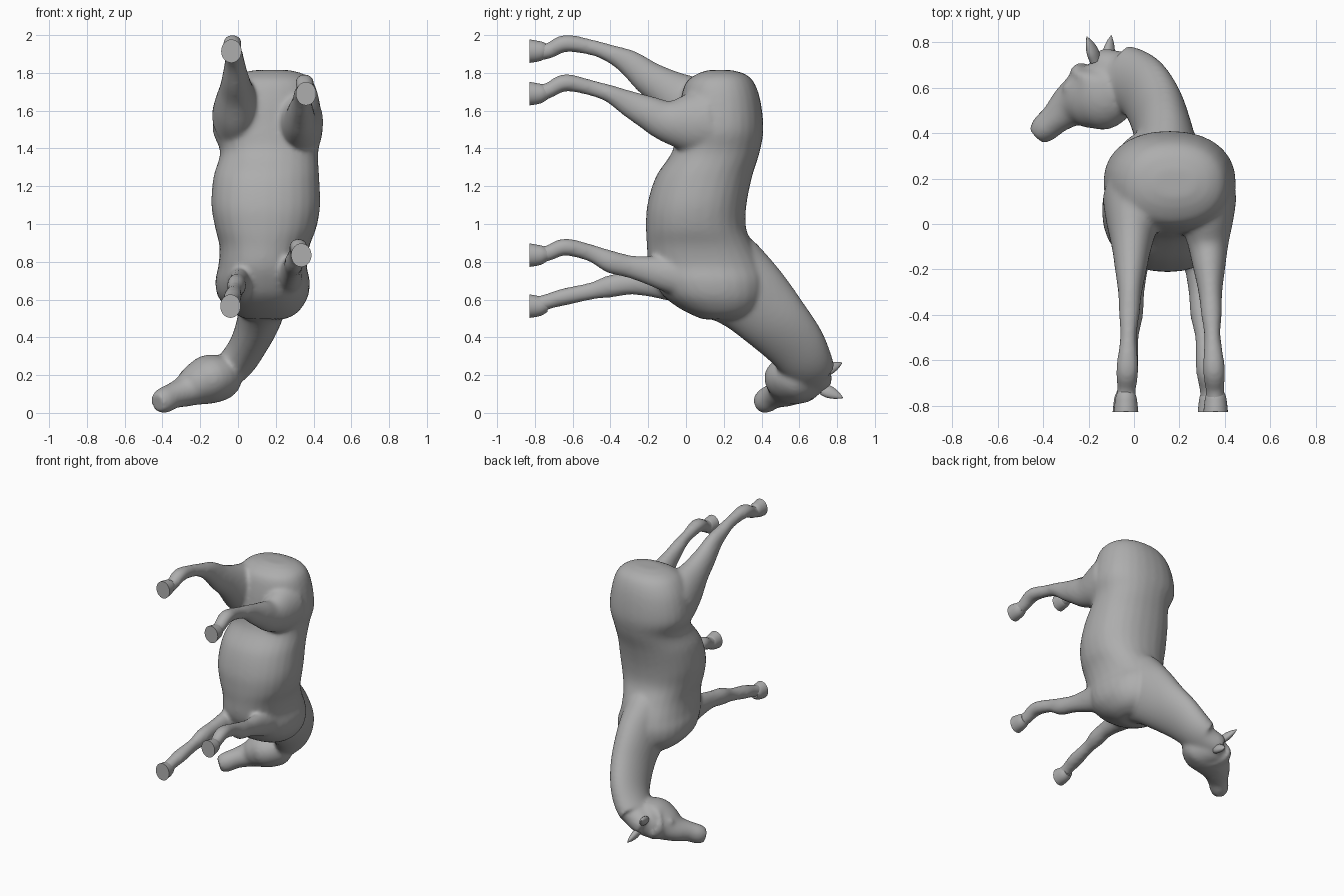
import bpy
import bmesh
from math import sin, cos, pi, copysign
from mathutils import Vector

default = bpy.data.objects.get("Cube")
if default:
    bpy.data.objects.remove(default, do_unlink=True)

SIDES = 28
UP_BACK = Vector((0, 1, 0))    # towards the spine of the animal
UP_LEG = Vector((0, 0, 1))


def make_material(name, colour):
    mat = bpy.data.materials.new(name)
    mat.use_nodes = True
    mat.diffuse_color = colour
    mat.node_tree.nodes["Principled BSDF"].inputs["Base Color"].default_value = colour
    return mat


grey = make_material("plain grey", (0.42, 0.42, 0.42, 1))


def spline(stations, steps):
    """Catmull-Rom interpolation of stations (x, y, z, half width, half depth)."""
    pts = [Vector(s) for s in stations]
    pts = [2 * pts[0] - pts[1]] + pts + [2 * pts[-1] - pts[-2]]
    out = []
    for a, b, c, d in zip(pts, pts[1:], pts[2:], pts[3:]):
        for i in range(steps):
            t = i / steps
            out.append(0.5 * (2 * b + (c - a) * t + (2 * a - 5 * b + 4 * c - d) * t ** 2
                              + (3 * b - a - 3 * c + d) * t ** 3))
    return out + [pts[-2]]


def bulged(value, power):
    return copysign(abs(value) ** power, value)


def loft(bm, stations, up, steps=5, axis=None, power=1):
    """Closed tube of rounded rings, square to its path or to a fixed axis."""
    path = spline(stations, steps)
    rings = []
    for i, p in enumerate(path):
        ahead, behind = path[min(i + 1, len(path) - 1)], path[max(i - 1, 0)]
        tangent = axis or Vector((ahead - behind)[:3]).normalized()
        side = tangent.cross(up).normalized()
        depth = side.cross(tangent)
        centre = Vector(p[:3])
        angles = [2 * pi * k / SIDES for k in range(SIDES)]
        rings.append([bm.verts.new(centre + side * p[3] * bulged(cos(a), power)
                                   + depth * p[4] * bulged(sin(a), power)) for a in angles])
    for low, high in zip(rings, rings[1:]):
        for k in range(SIDES):
            n = (k + 1) % SIDES
            bm.faces.new((low[k], low[n], high[n], high[k]))
    bm.faces.new(rings[0][::-1])
    bm.faces.new(rings[-1])


def finish(name, bm, angle=None):
    bmesh.ops.recalc_face_normals(bm, faces=bm.faces)
    mesh = bpy.data.meshes.new(name)
    bm.to_mesh(mesh)
    bm.free()
    mesh.materials.append(grey)
    obj = bpy.data.objects.new(name, mesh)
    bpy.context.collection.objects.link(obj)
    bpy.ops.object.select_all(action="DESELECT")
    obj.select_set(True)
    bpy.context.view_layer.objects.active = obj
    if angle:
        bpy.ops.object.shade_smooth_by_angle(angle=angle)
    return obj


skin = bmesh.new()

# Trunk, from rump to chest: height, middle x, half width, belly y, back y
trunk = [
    (1.815, .18, .09, .12, .24), (1.795, .175, .17, .06, .31), (1.75, .17, .23, .0, .36),
    (1.65, .16, .272, -.03, .395), (1.5, .157, .292, -.05, .41), (1.38, .165, .26, -.075, .39),
    (1.25, .15, .28, -.16, .35), (1.1, .147, .288, -.205, .32), (.98, .147, .268, -.212, .318),
    (.88, .14, .238, -.207, .36), (.78, .13, .234, -.2, .41), (.7, .13, .25, -.17, .43),
    (.62, .132, .24, -.12, .42), (.56, .14, .2, -.045, .39), (.52, .145, .155, .03, .34),
    (.495, .145, .1, .09, .28),
]
loft(skin, [(x, (lo + hi) / 2, z, w, (hi - lo) / 2) for z, x, w, lo, hi in trunk],
     UP_BACK, axis=Vector((0, 0, -1)), power=.9)

# Neck, curving down and sideways from the withers to the poll
loft(skin, [
    (.14, .15, .78, .16, .23), (.14, .23, .71, .165, .235), (.135, .345, .615, .135, .21),
    (.11, .465, .49, .115, .185), (.06, .57, .37, .1, .165), (.0, .627, .275, .096, .148),
    (-.07, .645, .21, .09, .145), (-.13, .695, .18, .08, .085), (-.165, .705, .165, .065, .06),
], UP_BACK)

# Head, from poll through cheeks to muzzle
loft(skin, [
    (-.11, .71, .185, .07, .07), (-.12, .65, .18, .112, .14), (-.15, .58, .178, .13, .168),
    (-.215, .55, .15, .114, .138), (-.28, .52, .115, .084, .1), (-.345, .465, .09, .068, .07),
    (-.395, .42, .065, .068, .063), (-.428, .388, .053, .052, .046),
], UP_BACK)

# Eye bulges on both sides of the head
for x, z in ((-.297, .2), (-.235, .065)):
    bulge = bmesh.ops.create_uvsphere(skin, u_segments=12, v_segments=8, radius=.02)
    bmesh.ops.translate(skin, verts=bulge["verts"], vec=(x, .6, z))

# Legs: shared stations from hoof to hip, with their own heights
reach = (-.8, -.73, -.64, -.5, -.4, -.3, -.2, -.1, .02, .12)
hind_width = (.045, .042, .05, .037, .046, .053, .07, .088, .118, .137)
hind_depth = (.05, .042, .046, .042, .048, .07, .09, .112, .16, .18)
front_width = (.045, .04, .048, .038, .05, .048, .055, .07, .09, .09)
front_depth = (.05, .042, .046, .046, .06, .06, .075, .095, .12, .12)
legs = {
    "right_hind": (-.035, -.003, hind_width, hind_depth,
                   (1.915, 1.915, 1.956, 1.935, 1.902, 1.853, 1.775, 1.71, 1.63, 1.57)),
    "left_hind": (.36, .317, hind_width, hind_depth,
                  (1.69, 1.705, 1.748, 1.72, 1.688, 1.637, 1.59, 1.545, 1.535, 1.54)),
    "left_front": (.335, .25, front_width, front_depth,
                   (.835, .845, .878, .845, .8, .775, .755, .735, .72, .7)),
    "right_front": (-.04, .03, front_width, front_depth,
                    (.565, .59, .615, .645, .67, .685, .69, .69, .69, .69)),
}
for name, (foot, hip, widths, depths, heights) in legs.items():
    tube = []
    for y, w, d, z in zip(reach, widths, depths, heights):
        t = (y - reach[0]) / (reach[-1] - reach[0])
        tube.append((foot + (hip - foot) * t, y, z, w, d))
    loft(skin, tube, UP_LEG)
    # Hoof: flared, with a flat sole
    hoof = bmesh.new()
    z = heights[0]
    loft(hoof, [(foot, -.735, z + .005, .034, .034), (foot, -.76, z + .003, .045, .048),
                (foot, -.79, z, .05, .056), (foot, -.828, z, .054, .062)], UP_LEG, 3)
    finish(name + "_hoof", hoof, .8)

# Fuse the trunk, neck, head and legs into one smooth hide
hide = finish("body", skin)
fuse = hide.modifiers.new("fuse", "REMESH")
fuse.mode = "VOXEL"
fuse.voxel_size = .012
fuse.use_smooth_shade = True
soften = hide.modifiers.new("soften", "SMOOTH")
soften.factor = .5
soften.iterations = 12
for modifier in ("fuse", "soften"):
    bpy.ops.object.modifier_apply(modifier=modifier)

# Ears: small pointed leaves
ears = {
    "right_ear": ((-.17, .725, .22), (-.208, .825, .265)),
    "left_ear": ((-.115, .725, .125), (-.1, .83, .08)),
}
for name, (base, tip) in ears.items():
    base, tip = Vector(base), Vector(tip)
    ear = bmesh.new()
    shape = ((0, .034), (.35, .034), (.7, .022), (1, .003))
    loft(ear, [(*base.lerp(tip, t), r, r * .7) for t, r in shape], Vector((1, 0, .5)))
    finish(name, ear, 1.2)
